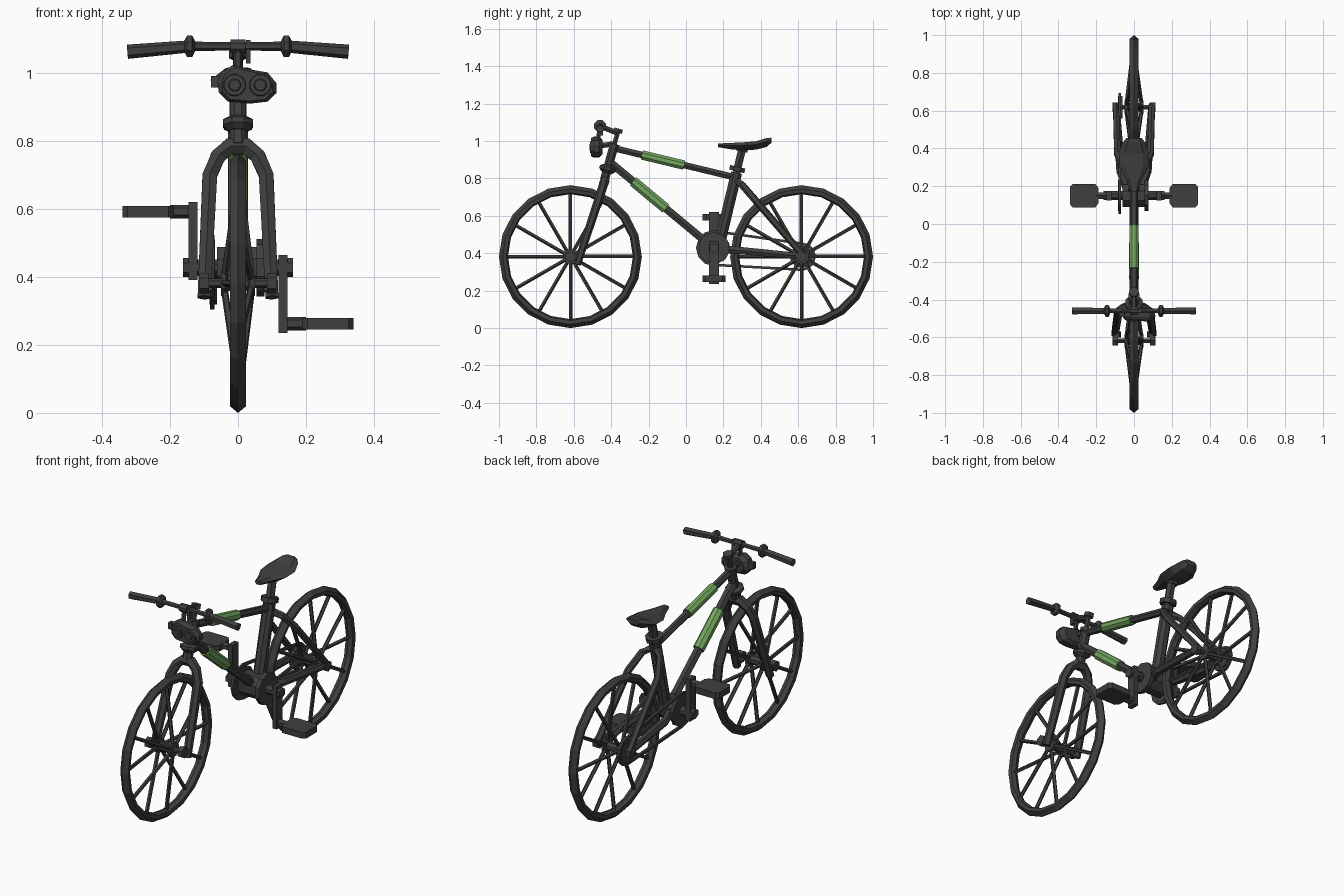
import bpy, bmesh, math
from mathutils import Vector as V

if "Cube" in bpy.data.objects:
    bpy.data.objects.remove(bpy.data.objects["Cube"])


def material(name, rgb):
    m = bpy.data.materials.new(name)
    m.diffuse_color = (*rgb, 1)
    m.use_nodes = True
    m.node_tree.nodes["Principled BSDF"].inputs["Base Color"].default_value = m.diffuse_color
    return m


DARK = material("dark grey", (0.05, 0.05, 0.05))
GREEN = material("leaf green", (0.17, 0.38, 0.115))


def loft(name, rings, mat=DARK, closed=False):
    """Skin a list of equal-length rings; cap the ends unless closed."""
    bm = bmesh.new()
    vr = [[bm.verts.new(p) for p in r] for r in rings]
    n, k = len(vr), len(vr[0])
    for i in range(n if closed else n - 1):
        a, b = vr[i], vr[(i + 1) % n]
        for j in range(k):
            bm.faces.new((a[j], a[(j + 1) % k], b[(j + 1) % k], b[j]))
    if not closed:
        bm.faces.new(vr[0])
        bm.faces.new(vr[-1])
    bmesh.ops.recalc_face_normals(bm, faces=bm.faces)
    me = bpy.data.meshes.new(name)
    bm.to_mesh(me)
    bm.free()
    me.materials.append(mat)
    ob = bpy.data.objects.new(name, me)
    bpy.context.collection.objects.link(ob)
    return ob


def tube(name, pts, r, sides=6, mat=DARK, ref=(1, 0, 0), closed=False, flat=1.0):
    """Sweep a polygon along a path; r is one radius or one per point."""
    pts = [V(p) for p in pts]
    n = len(pts)
    rad = r if isinstance(r, (list, tuple)) else [r] * n
    if abs((pts[-1] - pts[0]).normalized().dot(V(ref))) > 0.9 and not closed:
        ref = (0, 0, 1)
    rings = []
    for i, p in enumerate(pts):
        a = pts[(i - 1) % n] if closed or i else p
        b = pts[(i + 1) % n] if closed or i < n - 1 else p
        t = (b - a).normalized()
        u = t.cross(V(ref)).normalized()
        w = t.cross(u)
        stretch = 1.0
        if a != p and b != p:      # keep thickness round a bend
            stretch = 1 / max(0.5, (p - a).normalized().dot(t))
        ring = []
        for j in range(sides):
            q = 2 * math.pi * (j + 0.5) / sides
            ring.append(p + rad[i] * (u * math.cos(q) + w * math.sin(q) * flat * stretch))
        rings.append(ring)
    return loft(name, rings, mat, closed)


def box(name, lo, hi):
    (x0, y0, z0), (x1, y1, z1) = lo, hi
    return loft(name, [[(x0, y0, z), (x1, y0, z), (x1, y1, z), (x0, y1, z)] for z in (z0, z1)])


# wheels: tyre, hub, spokes, axle and nuts
R, N = 0.382, 20
for side, cy in (("front", -0.618), ("rear", 0.618)):
    prof = [(R, 0), (0.362, 0.024), (0.342, 0.021), (0.334, 0), (0.342, -0.021), (0.362, -0.024)]
    tube_rings = []
    for i in range(N):
        a = 2 * math.pi * i / N
        tube_rings.append([(x, cy + r * math.cos(a), R + r * math.sin(a)) for r, x in prof])
    loft(side + "_tyre", tube_rings, closed=True)
    tube(side + "_hub", [(-0.05, cy, R), (-0.035, cy, R), (-0.03, cy, R), (0.03, cy, R),
                         (0.035, cy, R), (0.05, cy, R)],
         [0.04, 0.04, 0.025, 0.025, 0.04, 0.04], 8)
    tube(side + "_axle", [(-0.11, cy, R), (0.11, cy, R)], 0.014)
    for i in range(12):
        a = math.pi * i / 6
        c, s = math.cos(a), math.sin(a)
        x = 0.04 if i % 2 else -0.04
        tube(f"{side}_spoke_{i}", [(x, cy + 0.02 * c, R + 0.02 * s),
                                   (0, cy + 0.345 * c, R + 0.345 * s)], 0.0105, 5)
    for s in (-1, 1):
        tube(side + "_axle_nut", [(s * 0.085, cy, R), (s * 0.113, cy, R)], 0.03)


# steering line, and the frame tubes
def head(z):
    return (0, -0.42 + 0.28 * (z - 0.85), z)


def mix(a, b, t):
    return V(a).lerp(V(b), t)


tube("head_tube", [head(0.79), head(0.98)], 0.026, 8)
tube("lower_headset_ring", [head(0.83), head(0.845), head(0.86), head(0.87)],
     [0.03, 0.048, 0.048, 0.03], 8)
tube("upper_headset_ring", [head(0.965), head(0.985)], 0.032, 8)
tube("stem_post", [head(0.97), head(1.06)], 0.014)
tube("stem_cap", [head(1.045), head(1.066)], 0.027, 6)

top_a, top_b = (0, -0.39, 0.963), (0, 0.265, 0.805)
down_a, down_b = (0, -0.41, 0.89), (0, 0.12, 0.45)
tube("top_tube", [top_a, top_b], 0.02)
tube("down_tube", [down_a, down_b], 0.024)
tube("top_tube_sleeve", [mix(top_a, top_b, t) for t in (0.235, 0.58)], 0.027, 8, GREEN)
tube("down_tube_sleeve", [mix(down_a, down_b, t) for t in (0.24, 0.57)], 0.03, 8, GREEN)
tube("seat_tube", [(0, 0.172, 0.42), (0, 0.27, 0.83)], 0.032, 8)
tube("seat_post", [(0, 0.265, 0.81), (0, 0.302, 0.965)], 0.024)
tube("seat_collar", [(0, 0.271, 0.838), (0, 0.277, 0.862)], 0.045, 8)
tube("seat_clamp", [(0, 0.297, 0.945), (0, 0.301, 0.963)], 0.036)


# fork: one arch over the front wheel
def fork_pt(x, z):
    return (x, -0.577 + 0.33 * (z - 0.355), z)


half = [(0.1, 0.34), (0.083, 0.70), (0.058, 0.757), (0.025, 0.785)]
arch = [fork_pt(-x, z) for x, z in half] + [fork_pt(x, z) for x, z in reversed(half)]
tube("fork", arch, [0.022, 0.025, 0.026, 0.028, 0.028, 0.026, 0.025, 0.022], 6,
     ref=(0, 1, 0), flat=0.9)

# rear stays: an arch over the rear wheel and two lower bars
half = [(0.095, 0.63, 0.385), (0.088, 0.37, 0.685), (0.055, 0.30, 0.765), (0.02, 0.275, 0.785)]
tube("seat_stays", [(-x, y, z) for x, y, z in half] + half[::-1], 0.019, ref=(0, 1, 0))
for s in (-1, 1):
    tube("chain_stay", [(s * 0.03, 0.17, 0.425), (s * 0.07, 0.28, 0.415), (s * 0.095, 0.63, 0.383)],
         [0.024, 0.023, 0.019])
    tube("fork_dropout", [(s * 0.09, -0.60, 0.378), (s * 0.09, -0.57, 0.375)], 0.022)

# bottom bracket, cranks and pedals
CY, CZ = 0.15, 0.428
tube("bottom_bracket", [(-0.062, CY, CZ), (0.062, CY, CZ)], 0.065, 8)
tube("bracket_cover", [(0.055, CY, CZ), (0.078, CY, CZ)], 0.085, 10)
tube("crank_axle", [(-0.15, CY, CZ), (0.15, CY, CZ)], 0.026, 8)
for s in (-1, 1):
    tube("crank_nut", [(s * 0.14, CY, CZ), (s * 0.162, CY, CZ)], 0.028)
    pz = CZ - s * 0.165
    box("crank_arm", (s * 0.12, CY - 0.026, min(CZ + s * 0.037, pz - s * 0.028)),
        (s * 0.146, CY + 0.026, max(CZ + s * 0.037, pz - s * 0.028)))
    tube("pedal_axle", [(s * 0.13, CY, pz), (s * 0.20, CY, pz)], 0.02)
    outline = [(0.188, 0.04), (0.205, 0.062), (0.325, 0.062), (0.34, 0.045),
               (0.34, -0.045), (0.325, -0.062), (0.205, -0.062), (0.188, -0.04)]
    loft("pedal", [[(s * x, CY + y, pz + z) for x, y in outline] for z in (-0.017, 0.017)])

# chain drive on the left side
X = -0.076
tube("chainring", [(X - 0.008, CY, CZ), (X + 0.008, CY, CZ)], 0.085, 12)
tube("rear_cog", [(X - 0.008, 0.618, R), (X + 0.014, 0.618, R)], 0.062, 10)
loop = []
for cy, cz, r, start in ((0.618, R, 0.07, -90), (CY, CZ, 0.09, 90)):
    for i in range(7):
        a = math.radians(start + 30 * i)
        loop.append((X, cy + r * math.cos(a), cz + r * math.sin(a)))
tube("chain", loop, 0.0095, 4, closed=True)

# handlebar, collars, grips and stem
HY, HZ = -0.46, 1.08
tube("handlebar", [(-0.16, HY, HZ), (-0.06, HY, HZ), (0.06, HY, HZ), (0.16, HY, HZ)],
     [0.014, 0.013, 0.013, 0.014], ref=(0, 0, 1))
for s in (-1, 1):
    tube("grip", [(s * 0.15, HY, HZ - 0.001), (s * 0.326, HY, HZ - 0.016)], [0.018, 0.021])
    tube("bar_collar", [(s * 0.127, HY, HZ), (s * 0.135, HY, HZ), (s * 0.15, HY, HZ),
                        (s * 0.158, HY, HZ)], [0.018, 0.034, 0.034, 0.018], 8)
tube("stem_arm", [(0, HY, HZ), (0, -0.365, 1.042)], 0.016)
tube("stem_clamp", [(-0.022, HY, HZ), (0.022, HY, HZ)], 0.022, 8)
box("bar_lever", (0.023, -0.47, 1.03), (0.037, -0.445, 1.098))

# head lamp with two round lenses
shell = [(-0.06, 0.972), (-0.05, 1.003), (-0.015, 1.025), (0.035, 1.012), (0.087, 1.003),
         (0.113, 0.972), (0.113, 0.942), (0.087, 0.917), (0.035, 0.911), (-0.03, 0.917),
         (-0.057, 0.945)]
rings = []
for y, k in ((-0.507, 0.86), (-0.492, 1.0), (-0.465, 0.98), (-0.447, 0.7)):
    rings.append([(0.027 + (x - 0.027) * k, y, 0.966 + (z - 0.966) * k) for x, z in shell])
loft("lamp_body", rings)
for x in (-0.01, 0.066):
    tube("lamp_ring", [(x, -0.50, 0.966), (x, -0.513, 0.966)], [0.036, 0.031], 12)
    tube("lamp_lens", [(x, -0.51, 0.966), (x, -0.517, 0.966)], [0.021, 0.016], 12)
box("lamp_knob", (-0.08, -0.49, 0.958), (-0.05, -0.462, 0.992))
tube("lamp_bracket", [(0, -0.46, 0.975), (0, -0.385, 0.985)], 0.016)
tube("lamp_hanger", [(0, HY, HZ), (0, -0.472, 1.0)], 0.013)

# saddle: sections from nose to tail
rings = []
for y, w, top, bot in ((0.172, 0.02, 0.987, 0.967), (0.24, 0.045, 0.99, 0.956),
                       (0.305, 0.078, 0.993, 0.951), (0.375, 0.081, 0.999, 0.954),
                       (0.43, 0.06, 1.016, 0.968), (0.456, 0.04, 1.018, 0.99)):
    m = top * 0.6 + bot * 0.4
    rings.append([(-w * 0.6, y, top), (w * 0.6, y, top), (w, y, m),
                  (w * 0.5, y, bot), (-w * 0.5, y, bot), (-w, y, m)])
loft("saddle", rings)
